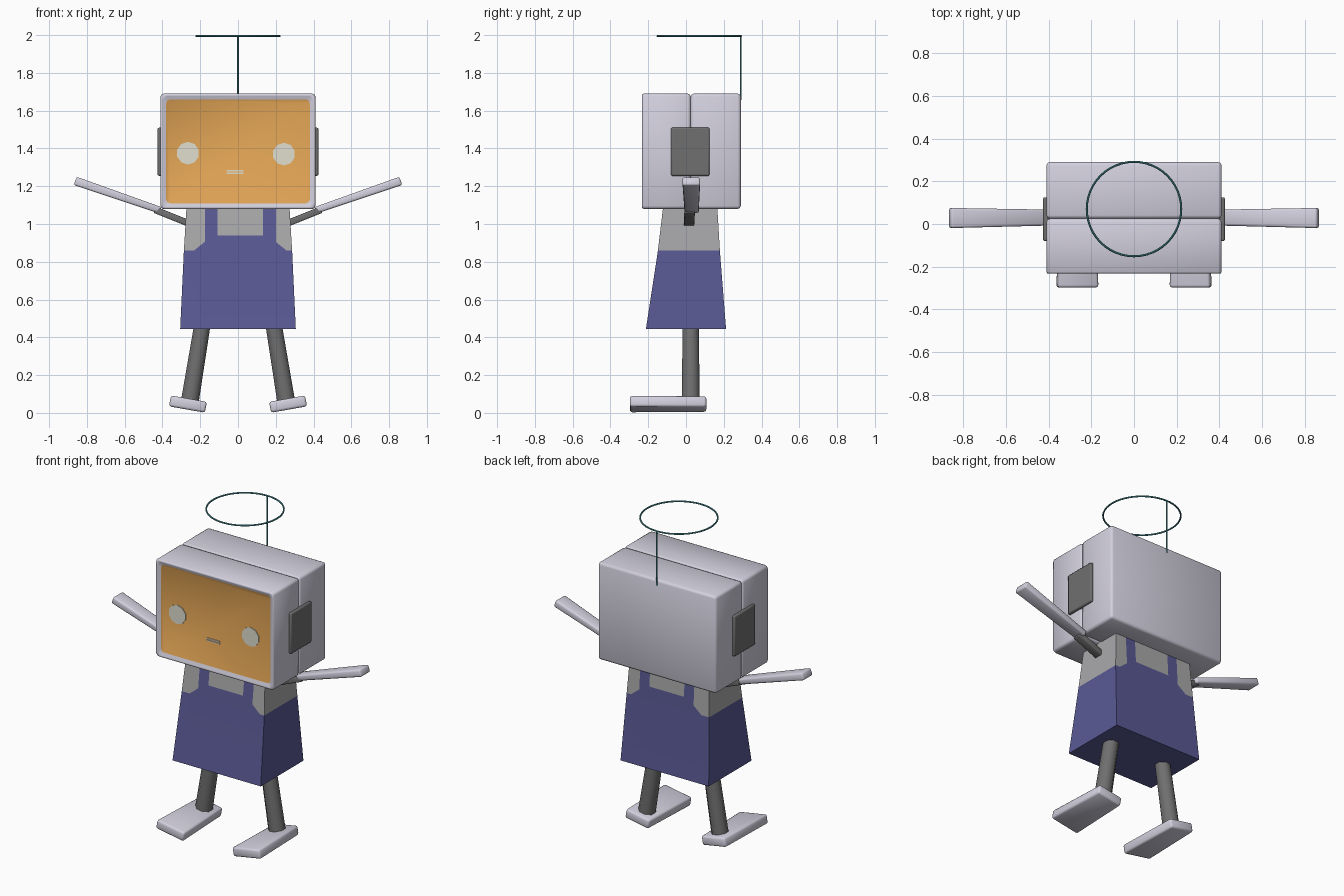
import bpy, bmesh, math
from mathutils import Vector, Matrix

if "Cube" in bpy.data.objects:
    bpy.data.objects.remove(bpy.data.objects["Cube"])


def mat(name, r, g, b):
    m = bpy.data.materials.new(name)
    m.diffuse_color = (r, g, b, 1)
    m.use_nodes = True
    m.node_tree.nodes["Principled BSDF"].inputs["Base Color"].default_value = m.diffuse_color
    return m


LIGHT = mat("pale_lavender", .65, .63, .73)
DARK = mat("dark_grey", .16, .16, .16)
SHIRT = mat("shirt_grey", .40, .40, .41)
NAVY = mat("navy_blue", .10, .10, .30)
ORANGE = mat("screen_orange", .75, .37, .09)
CREAM = mat("cream", .75, .73, .62)
TEAL = mat("teal", .07, .30, .33)


def finish(bm, name, mats, bevel=0, segments=2, smooth=None):
    bmesh.ops.recalc_face_normals(bm, faces=bm.faces)
    me = bpy.data.meshes.new(name)
    bm.to_mesh(me)
    bm.free()
    for m in mats:
        me.materials.append(m)
    ob = bpy.data.objects.new(name, me)
    bpy.context.collection.objects.link(ob)
    if bevel:
        mod = ob.modifiers.new("bevel", 'BEVEL')
        mod.width = bevel
        mod.segments = segments
        mod.limit_method = 'ANGLE'
        mod.angle_limit = math.radians(40)
    if smooth == 'all':
        me.polygons.foreach_set("use_smooth", [True] * len(me.polygons))
    elif smooth:
        bpy.context.view_layer.objects.active = ob
        ob.select_set(True)
        bpy.ops.object.shade_smooth_by_angle(angle=math.radians(smooth))
        ob.select_set(False)
    return ob


def cube_bm(lo, hi):
    lo, hi = Vector(lo), Vector(hi)
    bm = bmesh.new()
    bmesh.ops.create_cube(bm, size=1)
    for v in bm.verts:
        v.co = Vector([(a + b) / 2 + c * (b - a) for a, b, c in zip(lo, hi, v.co)])
    return bm


def box(name, lo, hi, m, bevel=0, smooth=None):
    return finish(cube_bm(lo, hi), name, [m], bevel, 2, smooth)


def limb(name, p, q, size_p, size_q, m, bevel=.01):
    """Tapered box from p to q; sizes are (thickness in xz, depth in y)."""
    p, q = Vector(p), Vector(q)
    d = (q - p).normalized()
    n, y = Vector((-d.z, 0, d.x)), Vector((0, 1, 0))
    bm = bmesh.new()
    bmesh.ops.create_cube(bm, size=1)
    for v in bm.verts:
        c, s = (q, size_q) if v.co.z > 0 else (p, size_p)
        v.co = c + n * (v.co.x * s[0]) + y * (v.co.y * s[1])
    return finish(bm, name, [m], bevel, 2, 'all')


# Head: two rounded halves meeting at a narrow groove
bm = cube_bm((-.41, -.24, 1.08), (.41, .025, 1.69))
front = min(bm.faces, key=lambda f: f.calc_center_median().y)
bmesh.ops.inset_individual(bm, faces=[front], thickness=.042)
for v in front.verts:
    v.co.y += .02
front.material_index = 1
finish(bm, "head_front", [LIGHT, ORANGE], .016, 2, 'all')
box("head_back", (-.41, .025, 1.08), (.41, .29, 1.69), LIGHT, .016, 'all')

# Face plates on the recessed screen
for x, z, side in ((-.265, 1.375, "left"), (.243, 1.37, "right")):
    bm = bmesh.new()
    bmesh.ops.create_cone(bm, cap_ends=True, segments=10, radius1=.06, radius2=.06, depth=.007,
                          matrix=Matrix.Translation((x, -.2215, z)) @ Matrix.Rotation(math.pi / 2, 4, 'X'))
    finish(bm, "eye_" + side, [CREAM])
for z, part in ((1.269, "lower"), (1.282, "upper")):
    box("mouth_" + part, (-.06, -.225, z - .003), (.03, -.219, z + .003), CREAM)

# Antenna wire and ring
bm = bmesh.new()
bmesh.ops.create_cone(bm, cap_ends=True, segments=8, radius1=.004, radius2=.004, depth=.34,
                      matrix=Matrix.Translation((0, .291, 1.826)))
finish(bm, "antenna_wire", [TEAL], smooth=60)
bpy.ops.mesh.primitive_torus_add(location=(0, .07, 1.995), major_radius=.221, minor_radius=.005,
                                 major_segments=48, minor_segments=8)
ring = bpy.context.object
ring.name = "antenna_ring"
ring.data.materials.append(TEAL)
bpy.ops.object.shade_smooth()

# Body: tapered block cut along the bib, strap and armhole lines
bm = bmesh.new()
rows = []
for z, x, y0, y1 in ((.445, .306, -.212, .212), (.85, .287, -.15, .18), (1.10, .272, -.12, .165)):
    rows.append([bm.verts.new(c) for c in ((-x, y0, z), (x, y0, z), (x, y1, z), (-x, y1, z))])
for a, b in zip(rows, rows[1:]):
    for i in range(4):
        j = (i + 1) % 4
        bm.faces.new((a[i], a[j], b[j], b[i]))
bm.faces.new(rows[0][::-1])
bm.faces.new(rows[-1])
SHIFT, SLOPE = .012, .8
cuts = [((0, 0, .94), (0, 0, 1)), ((0, 0, .86), (0, 0, 1))]
for s in (-1, 1):
    cuts += [((SHIFT + s * .12, 0, 0), (1, 0, 0)), ((SHIFT + s * .188, 0, 0), (1, 0, 0)),
             ((SHIFT + s * .188, 0, .905), (s * SLOPE, 0, 1))]
for co, no in cuts:
    bmesh.ops.bisect_plane(bm, geom=bm.verts[:] + bm.edges[:] + bm.faces[:], plane_co=co, plane_no=no)
for f in bm.faces:
    c = f.calc_center_median()
    x = abs(c.x - SHIFT)
    bib = x < .12 and c.z > .94
    armhole = x > .188 and c.z > max(.86, .905 - SLOPE * (x - .188))
    side = abs(f.normal.x) > .8 or abs(c.x) > .27
    f.material_index = 1 if bib or armhole or (side and c.z > .86) else 0
finish(bm, "body_overalls", [NAVY, SHIRT], smooth=30)

# Paired parts
for s, side in ((-1, "left"), (1, "right")):
    xs = sorted((s * .40, s * .426))
    box("ear_" + side, (xs[0], -.08, 1.255), (xs[1], .125, 1.51), DARK, .008, 30)
    limb("upper_arm_" + side, (s * .24, .015, .995), (s * .44, .02, 1.075), (.035, .055), (.035, .055), DARK, .006)
    limb("forearm_" + side, (s * .41, .03, 1.072), (s * .862, .028, 1.228), (.036, .075), (.046, .094), LIGHT)
    # Leg: eight-sided, leaning outward
    a, b = Vector((s * .18, .025, .52)), Vector((s * .255, .025, .06))
    bm = bmesh.new()
    rot = (a - b).to_track_quat('Z', 'Y').to_matrix().to_4x4()
    bmesh.ops.create_cone(bm, cap_ends=True, segments=8, radius1=.051, radius2=.046, depth=(a - b).length,
                          matrix=Matrix.Translation((a + b) / 2) @ rot @ Matrix.Rotation(math.pi / 8, 4, 'Z'))
    finish(bm, "leg_" + side, [DARK], smooth=50)
    # Foot: flat slab, outer edge raised
    bm = cube_bm((-.097, -.2025, -.029), (.097, .2025, .029))
    for v in bm.verts:
        if v.co.y > 0:
            v.co.x *= .85
    bmesh.ops.transform(bm, verts=bm.verts, matrix=Matrix.Translation((s * .265, -.095, .0465))
                        @ Matrix.Rotation(-s * math.radians(10), 4, 'Y'))
    finish(bm, "foot_" + side, [LIGHT], .012, 2, 'all')
